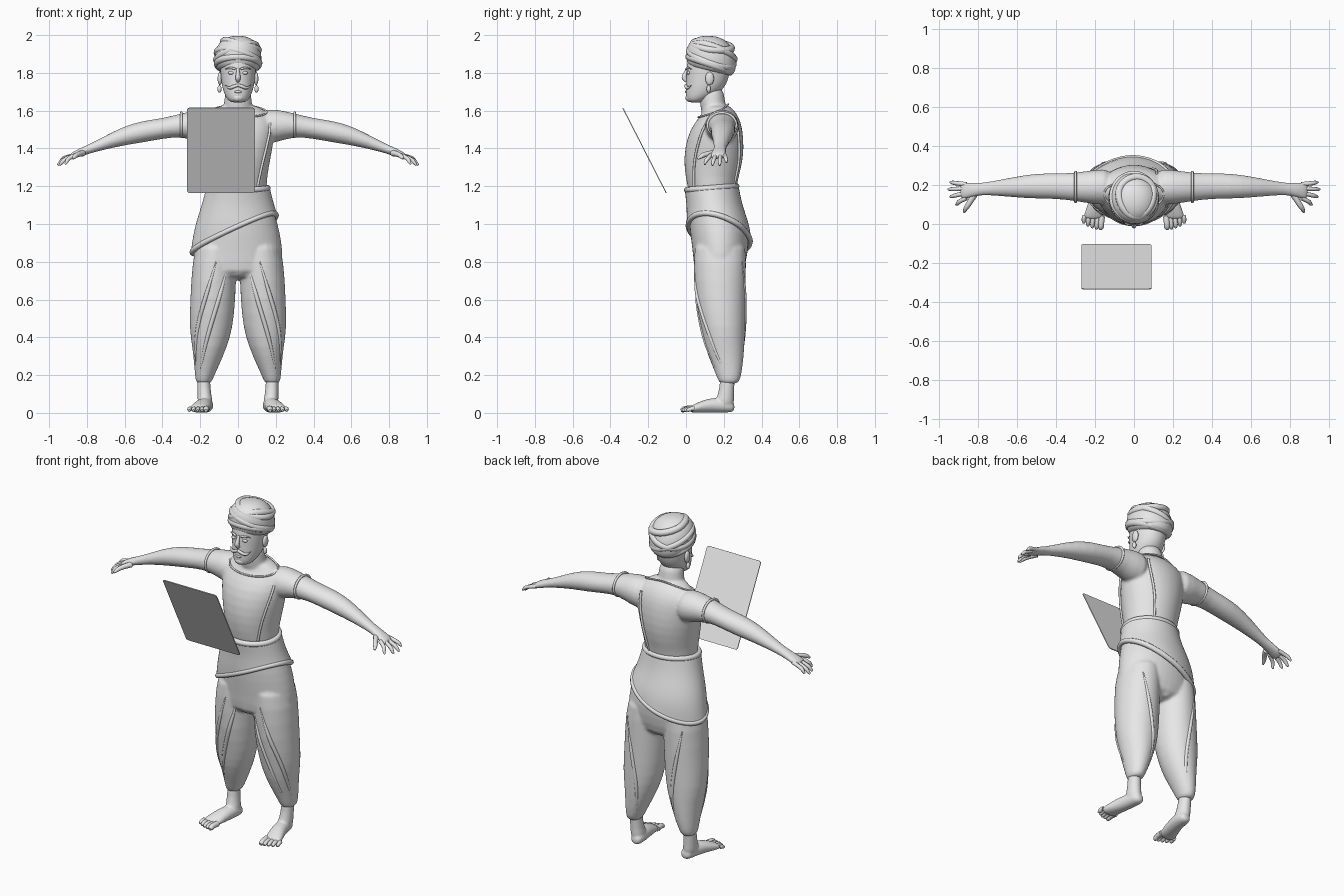
import bpy, bmesh
from math import sin, cos, pi, radians
from mathutils import Vector

default = bpy.data.objects.get("Cube")
if default:
    bpy.data.objects.remove(default)

GREY = (0.8, 0.8, 0.8, 1)
clay = bpy.data.materials.new("plain_grey")
clay.diffuse_color = GREY
clay.use_nodes = True
clay.node_tree.nodes["Principled BSDF"].inputs["Base Color"].default_value = GREY


def add_object(name, mesh):
    obj = bpy.data.objects.new(name, mesh)
    bpy.context.scene.collection.objects.link(obj)
    mesh.materials.clear()
    mesh.materials.append(clay)
    for poly in mesh.polygons:
        poly.use_smooth = True
    return obj


def rings(table, axis="z", side=1, count=20):
    """Elliptical rings from rows of (x, y, z, first radius, second radius)."""
    result = []
    for x, y, z, a, b in table:
        ring = []
        for i in range(count):
            u, v = a * cos(2 * pi * i / count), b * sin(2 * pi * i / count)
            offset = {"z": (u, v, 0), "x": (0, u, v), "y": (u, 0, v)}[axis]
            point = Vector((x, y, z)) + Vector(offset)
            point.x *= side
            ring.append(point)
        result.append(ring)
    return result


def skin(name, ring_sets, caps=True, voxel=0, levels=1):
    """Bridge each set of rings into a smooth surface, optionally fused."""
    bm = bmesh.new()
    for ring_set in ring_sets:
        loops = [[bm.verts.new(p) for p in ring] for ring in ring_set]
        for low, high in zip(loops, loops[1:]):
            for i in range(len(low)):
                j = (i + 1) % len(low)
                bm.faces.new((low[i], low[j], high[j], high[i]))
        if caps:
            bm.faces.new(loops[0])
            bm.faces.new(loops[-1])
    bmesh.ops.recalc_face_normals(bm, faces=bm.faces)
    mesh = bpy.data.meshes.new(name)
    bm.to_mesh(mesh)
    bm.free()
    obj = add_object(name, mesh)
    obj.modifiers.new("round", "SUBSURF").levels = levels
    obj.modifiers["round"].render_levels = levels
    if voxel:
        fuse = obj.modifiers.new("fuse", "REMESH")
        fuse.mode = "VOXEL"
        fuse.voxel_size = voxel
        fuse.use_smooth_shade = True
        soften = obj.modifiers.new("soften", "SMOOTH")
        soften.iterations = 6
    return obj


def tube(name, points, radius, taper=None, closed=False):
    """Round tube along a smooth path."""
    curve = bpy.data.curves.new(name, "CURVE")
    curve.dimensions = "3D"
    curve.bevel_depth = radius
    curve.bevel_resolution = 2
    curve.resolution_u = 4
    curve.use_fill_caps = True
    spline = curve.splines.new("NURBS")
    spline.points.add(len(points) - 1)
    for i, p in enumerate(points):
        spline.points[i].co = (*p, 1)
        spline.points[i].radius = taper[i] if taper else 1
    spline.order_u = 3
    spline.use_endpoint_u = not closed
    spline.use_cyclic_u = closed
    temp = bpy.data.objects.new("temp", curve)
    bpy.context.scene.collection.objects.link(temp)
    graph = bpy.context.evaluated_depsgraph_get()
    mesh = bpy.data.meshes.new_from_object(temp.evaluated_get(graph))
    bpy.data.objects.remove(temp)
    return add_object(name, mesh)


def ball(name, place, scale):
    bm = bmesh.new()
    bmesh.ops.create_uvsphere(bm, u_segments=16, v_segments=10, radius=1)
    for v in bm.verts:
        v.co = Vector([c * s for c, s in zip(v.co, scale)]) + Vector(place)
    mesh = bpy.data.meshes.new(name)
    bm.to_mesh(mesh)
    bm.free()
    return add_object(name, mesh)


def surface(table, t, z, grow=0, side=1):
    """Point on a vertical loft at angle t and height z (front is -90 degrees)."""
    rows = sorted(table, key=lambda row: row[2])
    z_in = min(max(z, rows[0][2]), rows[-1][2])
    for p, q in zip(rows, rows[1:]):
        if p[2] <= z_in <= q[2]:
            f = (z_in - p[2]) / (q[2] - p[2])
            x, y, _, a, b = [m + (n - m) * f for m, n in zip(p, q)]
            break
    return Vector((side * (x + (a + grow) * cos(t)), y + (b + grow) * sin(t), z))


def circle(count):
    return [2 * pi * i / count for i in range(count)]


# Torso, neck and arms, fused into one skin
TORSO = [(0, .15, 1.1, .16, .12), (0, .135, 1.2, .15, .13), (0, .142, 1.3, .165, .155),
         (0, .15, 1.4, .185, .16), (0, .16, 1.5, .2, .142), (0, .175, 1.56, .19, .11),
         (0, .175, 1.605, .14, .08), (0, .155, 1.635, .085, .065)]
NECK = [(0, .155, 1.56, .09, .075), (0, .14, 1.64, .072, .066), (0, .13, 1.74, .07, .07)]
ARM = [(.1, .19, 1.51, .1, .1), (.2, .19, 1.52, .09, .09), (.3, .19, 1.525, .073, .061),
       (.4, .195, 1.505, .066, .055), (.5, .195, 1.49, .066, .058), (.6, .19, 1.468, .055, .052),
       (.7, .185, 1.432, .041, .037), (.78, .18, 1.4, .031, .026), (.84, .175, 1.378, .04, .023),
       (.88, .17, 1.36, .046, .018), (.895, .17, 1.353, .04, .012)]
skin("torso_and_arms", [rings(TORSO), rings(NECK)] + [rings(ARM, "x", s) for s in (1, -1)], voxel=.008)

# Trousers
HIPS = [(0, .17, .7, .23, .125), (0, .18, .8, .243, .14), (0, .182, .9, .235, .155),
        (0, .17, 1, .215, .155), (0, .15, 1.1, .18, .135), (0, .135, 1.2, .155, .133)]
LEG = [(.11, .18, .95, .1, .14), (.125, .18, .8, .12, .14), (.133, .182, .6, .121, .135),
       (.143, .197, .45, .117, .118), (.15, .204, .35, .093, .107), (.166, .22, .25, .066, .082),
       (.18, .228, .18, .047, .062), (.182, .226, .15, .038, .047)]
skin("trousers", [rings(HIPS)] + [rings(LEG, side=s) for s in (1, -1)], voxel=.008)


# Tilted sash with rolled lower edge and waistband
def sash_low(t):
    return .95 + .1 * cos(t) - .04 * sin(t)


sash_rows = [[surface(HIPS, t, sash_low(t) * (1 - f) + 1.19 * f, .012) for t in circle(32)]
             for f in (0, .25, .5, .75, 1)]
skin("sash", [sash_rows], caps=False)
tube("sash_edge", [surface(HIPS, t, sash_low(t), .004) for t in circle(32)], .015, closed=True)
tube("waistband", [surface(HIPS, t, 1.19 + .01 * sin(t), .001) for t in circle(24)], .016, closed=True)

# Shawl edges down the left of chest and back
for name, top, bottom in (("front", -28, -46), ("back", 52, 64)):
    edge = [surface(TORSO, radians(bottom + (top - bottom) * i / 6), 1.2 + .06 * i) for i in range(7)]
    tube("shawl_edge_" + name, edge, .007)

# Necklace
tube("necklace", [surface(TORSO, t, 1.6 + .035 * sin(t), .004) for t in circle(20)], .005, closed=True)

# Head
HEAD = [(0, .05, 1.642, .035, .035), (0, .06, 1.66, .058, .06), (0, .085, 1.69, .074, .088),
        (0, .105, 1.73, .086, .106), (0, .115, 1.78, .092, .114), (0, .12, 1.83, .096, .118),
        (0, .125, 1.88, .095, .115), (0, .13, 1.93, .07, .08)]
skin("head", [rings(HEAD)], levels=2)
tube("nose", [(0, .008, 1.825), (0, -.004, 1.795), (0, -.013, 1.772), (0, .004, 1.757)], .015, (.5, .7, 1, .7))
ball("lower_lip", (0, .004, 1.7), (.022, .01, .007))
ball("chin", (0, .02, 1.668), (.032, .023, .022))

# Turban: tilted body and crossing wraps
TURBAN = [(0, .13, 1.8, .1, .112), (0, .132, 1.83, .119, .128), (0, .134, 1.87, .127, .134),
          (0, .134, 1.92, .122, .128), (0, .132, 1.96, .1, .104), (0, .13, 1.985, .066, .07),
          (0, .128, 1.996, .025, .025)]
cloth = rings(TURBAN, count=28)
for ring in cloth:
    for p in ring:
        p.z -= .2 * (p.y - .13) * min(1, (2.02 - p.z) / .1)
skin("turban", [cloth])
for i, (height, sway, shift) in enumerate(((1.845, .02, 90), (1.88, .035, 150), (1.905, .04, 20), (1.945, .025, 200))):
    path = [surface(TURBAN, t, height + sway * cos(t + radians(shift)) - .02 * sin(t), -.013) for t in circle(24)]
    tube("turban_wrap_%d" % i, path, .02, closed=True)

for s, label in ((1, "left"), (-1, "right")):
    # Face details
    ball("eye_" + label, (s * .037, .013, 1.8), (.016, .009, .009))
    ball("ear_" + label, (s * .096, .125, 1.77), (.012, .023, .035))
    ball("earring_" + label, (s * .098, .12, 1.715), (.011, .011, .02))
    tube("eyebrow_" + label, [(s * .014, .001, 1.82), (s * .04, .007, 1.832), (s * .066, .026, 1.82)],
         .007, (.8, 1, .4))
    tube("moustache_" + label, [(0, .0, 1.735), (s * .025, -.002, 1.728), (s * .048, .01, 1.716),
                                (s * .068, .027, 1.735)], .01, (.8, 1, .8, .2))

    # Armband
    band = [(s * .3, .19 + .077 * cos(t), 1.525 + .065 * sin(t)) for t in circle(20)]
    tube("armband_" + label, band, .007, closed=True)

    # Fingers: knuckle y, tip x, tip y, tip z
    for n, (ky, x, y, z) in enumerate(((.133, .915, .1, 1.315), (.158, .945, .14, 1.31),
                                       (.182, .955, .178, 1.31), (.204, .945, .214, 1.325))):
        middle = (s * (.885 + x) / 2, (ky + y) / 2, (1.355 + z) / 2 + .013)
        tube("finger_%d_%s" % (n, label), [(s * .86, ky, 1.366), middle, (s * (x - .008), y, z + .012), (s * x, y, z)],
             .0115, (1, 1, .85, .4))
    tube("thumb_" + label, [(s * .82, .15, 1.375), (s * .85, .1, 1.37), (s * .868, .075, 1.355), (s * .873, .06, 1.345)],
         .014, (1.2, 1, .85, .4))

    # Ankle and foot
    ankle = [(.182, .222, .22, .036, .043), (.18, .216, .12, .034, .038), (.175, .205, .07, .04, .05),
             (.172, .2, .03, .04, .055)]
    foot = [(.166, .258, .03, .018, .018), (.167, .24, .034, .037, .033), (.172, .18, .042, .042, .041),
            (.188, .11, .038, .046, .038), (.205, .05, .025, .054, .025), (.21, .02, .018, .05, .017)]
    skin("foot_" + label, [rings(ankle, side=s), rings(foot, "y", s)], voxel=.006)
    for n in range(5):
        x, tip = .166 + .022 * n, -.028 + .002 * n * n
        size = .017 if n == 0 else .0125
        tube("toe_%d_%s" % (n, label), [(s * x, .04, .022), (s * (x + .003), tip + .03, .024),
                                        (s * (x + .004), tip + .008, .015), (s * (x + .004), tip, .012)],
             size, (1, .9, .9, .5))

    # Trouser folds
    for n, (start, end) in enumerate(((-130, -60), (-95, -20), (60, 125))):
        fold = [surface(LEG, radians(start + (end - start) * i / 6), .8 - .095 * i, -.006, s) for i in range(7)]
        tube("trouser_fold_%d_%s" % (n, label), fold, .012, (.3, .7, 1, 1, 1, .8, .4))

# Tilted board in front of the chest
bm = bmesh.new()
bmesh.ops.create_cube(bm, size=1)
bmesh.ops.scale(bm, vec=(.36, .005, .505), verts=bm.verts)
corners = [e for e in bm.edges if abs(e.verts[0].co.y - e.verts[1].co.y) > .001]
bmesh.ops.bevel(bm, geom=corners, offset=.014, segments=3, profile=.5, affect="EDGES")
board_mesh = bpy.data.meshes.new("board")
bm.to_mesh(board_mesh)
bm.free()
board = add_object("board", board_mesh)
for poly in board_mesh.polygons:
    poly.use_smooth = False
board.location = (-.09, -.22, 1.39)
board.rotation_euler.x = .472
